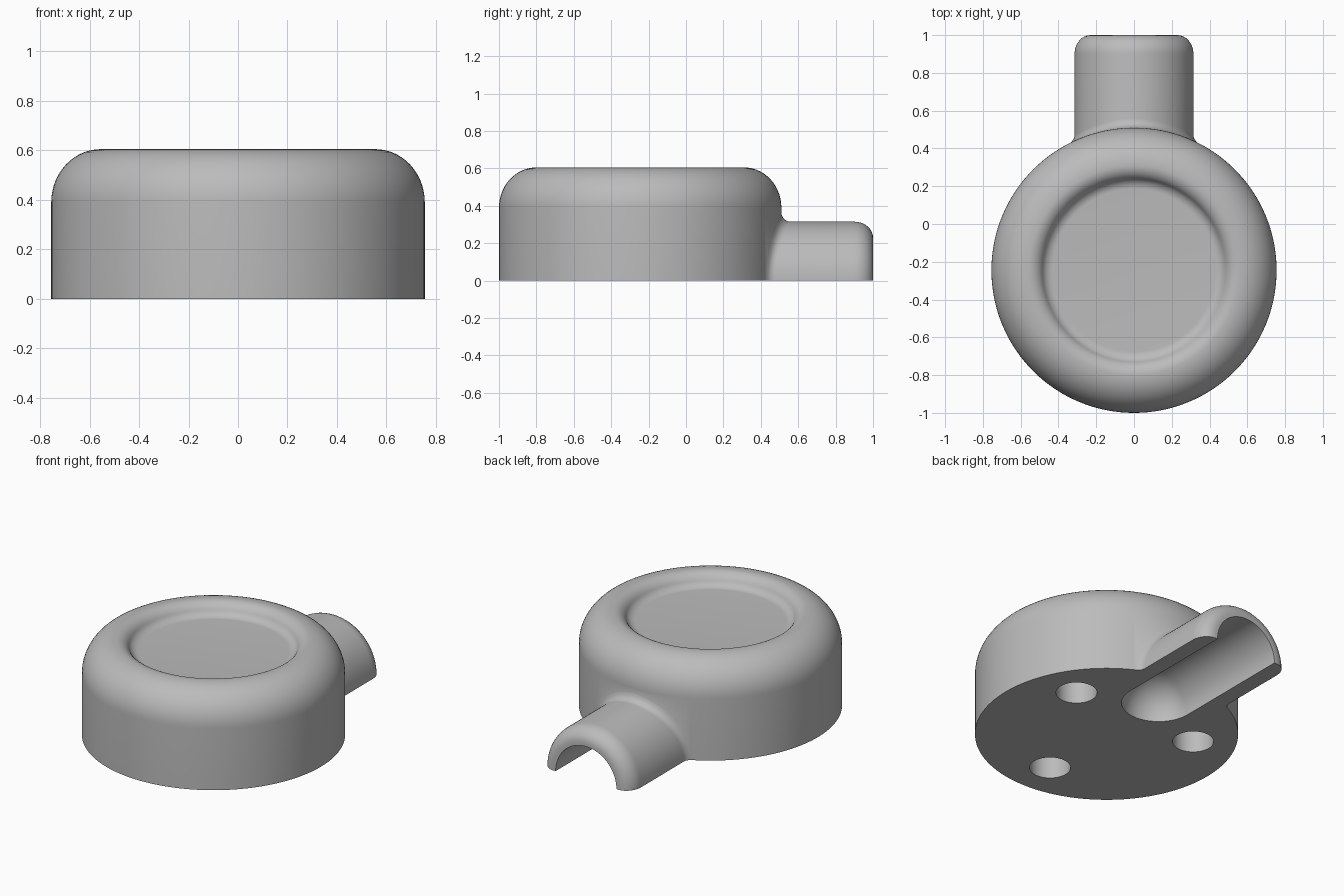
import bpy, bmesh, math
from mathutils import Matrix, Vector

if "Cube" in bpy.data.objects:
    bpy.data.objects.remove(bpy.data.objects["Cube"])

CY = -0.245            # body axis position in y
R, H = 0.755, 0.605    # body radius and height
SR, BORE = 0.315, 0.213  # spout outer radius, channel radius
F = 0.05               # blend radius between spout and body

grey = bpy.data.materials.new("grey")
grey.diffuse_color = (0.5, 0.5, 0.5, 1)
grey.use_nodes = True
grey.node_tree.nodes["Principled BSDF"].inputs["Base Color"].default_value = grey.diffuse_color


def arc(cx, cy, rx, ry, a0, a1, n):
    """Points on an elliptical arc, angles in degrees."""
    out = []
    for i in range(n + 1):
        a = math.radians(a0 + (a1 - a0) * i / n)
        out.append((cx + rx * math.cos(a), cy + ry * math.sin(a)))
    return out


def make_object(name, rings, matrix=None):
    """Closed solid from a list of vertex rings, capped at both ends."""
    bm = bmesh.new()
    vs = [[bm.verts.new(p) for p in ring] for ring in rings]
    n = len(vs[0])
    for a, b in zip(vs, vs[1:]):
        for i in range(n):
            j = (i + 1) % n
            bm.faces.new((a[i], a[j], b[j], b[i]))
    bm.faces.new(vs[0])
    bm.faces.new(vs[-1])
    bmesh.ops.recalc_face_normals(bm, faces=bm.faces)
    if matrix:
        bm.transform(matrix)
    me = bpy.data.meshes.new(name)
    bm.to_mesh(me)
    bm.free()
    ob = bpy.data.objects.new(name, me)
    me.materials.append(grey)
    bpy.context.collection.objects.link(ob)
    return ob


def lathe(name, profile, n, matrix=None):
    rings = [[(r * math.cos(2 * math.pi * i / n), r * math.sin(2 * math.pi * i / n), z)
              for i in range(n)] for r, z in profile]
    return make_object(name, rings, matrix)


def boolean(target, other, op):
    m = target.modifiers.new(op.lower(), 'BOOLEAN')
    m.operation, m.solver, m.object = op, 'EXACT', other
    bpy.context.view_layer.objects.active = target
    bpy.ops.object.modifier_apply(modifier=m.name)
    bpy.data.objects.remove(other)


# Round body with a rolled rim and a sunken dish on top
slope = 62
s, c = math.sin(math.radians(slope)), math.cos(math.radians(slope))
r1, r2 = 0.07 / s, 0.055 / s
floor_z = H - (r1 + r2) * (1 - c)
profile = [(R, -0.5)]
profile += arc(0.555, 0.39, R - 0.555, H - 0.39, 0, 90, 14)
profile += arc(0.555, H - r1, r1, r1, 90, 90 + slope, 8)[1:]
profile += arc(0.43, floor_z + r2, r2, r2, 270 + slope, 270, 8)[1:]
body = lathe("dial_body", profile, 128, Matrix.Translation((0, CY, 0)))

# Spout, flared into the body by a rolling-ball blend
N = 96
columns = []
for i in range(N):
    t = 2 * math.pi * (i + 0.5) / N
    ct, st = math.cos(t), math.sin(t)
    x = (SR + F) * ct
    y = math.sqrt((R + F) ** 2 - x * x)
    centre = Vector((x, y, (SR + F) * st))
    to_body = Vector((-x, -y, 0)).normalized()
    to_spout = Vector((-ct, 0, -st))
    k = to_body.angle(to_spout)
    col = [(SR * 0.9 * ct, 0.5, SR * 0.9 * st)]
    for j in range(9):
        u = j / 8
        d = (to_body * math.sin((1 - u) * k) + to_spout * math.sin(u * k)) / math.sin(k)
        p = centre + d * F
        if j == 0:
            p += to_body * 0.003
        col.append(p)
    # rounded outer end
    for r, yy in arc(SR - 0.085, 1.245 - 0.1, 0.085, 0.1, 0, 90, 8):
        col.append((r * ct, yy, r * st))
    columns.append(col)
rings = [[Vector(col[j]) + Vector((0, CY, 0)) for col in columns]
         for j in range(len(columns[0]))]
spout = make_object("spout", rings)
boolean(body, spout, 'UNION')

# Channel with a domed inner end
dome = arc(0, 0.22 + 0.0, BORE, BORE, -89, 0, 14)
along_y = Matrix.Rotation(math.radians(-90), 4, 'X')
channel = lathe("channel_cutter", dome + [(BORE, 1.2)], 64, along_y)
boolean(body, channel, 'DIFFERENCE')

# Trim everything below the flat base
base = lathe("base_cutter", [(2, -1), (2, 0)], 4)
boolean(body, base, 'DIFFERENCE')

# Three screw holes in the base
for a in (30, 150, 270):
    a = math.radians(a)
    hole = lathe("hole_cutter", [(0.118, -0.1), (0.118, 0.3)], 40,
                 Matrix.Translation((0.504 * math.cos(a), CY + 0.504 * math.sin(a), 0)))
    boolean(body, hole, 'DIFFERENCE')

bpy.ops.object.select_all(action='DESELECT')
body.select_set(True)
bpy.context.view_layer.objects.active = body
bpy.ops.object.shade_smooth_by_angle(angle=math.radians(32))
